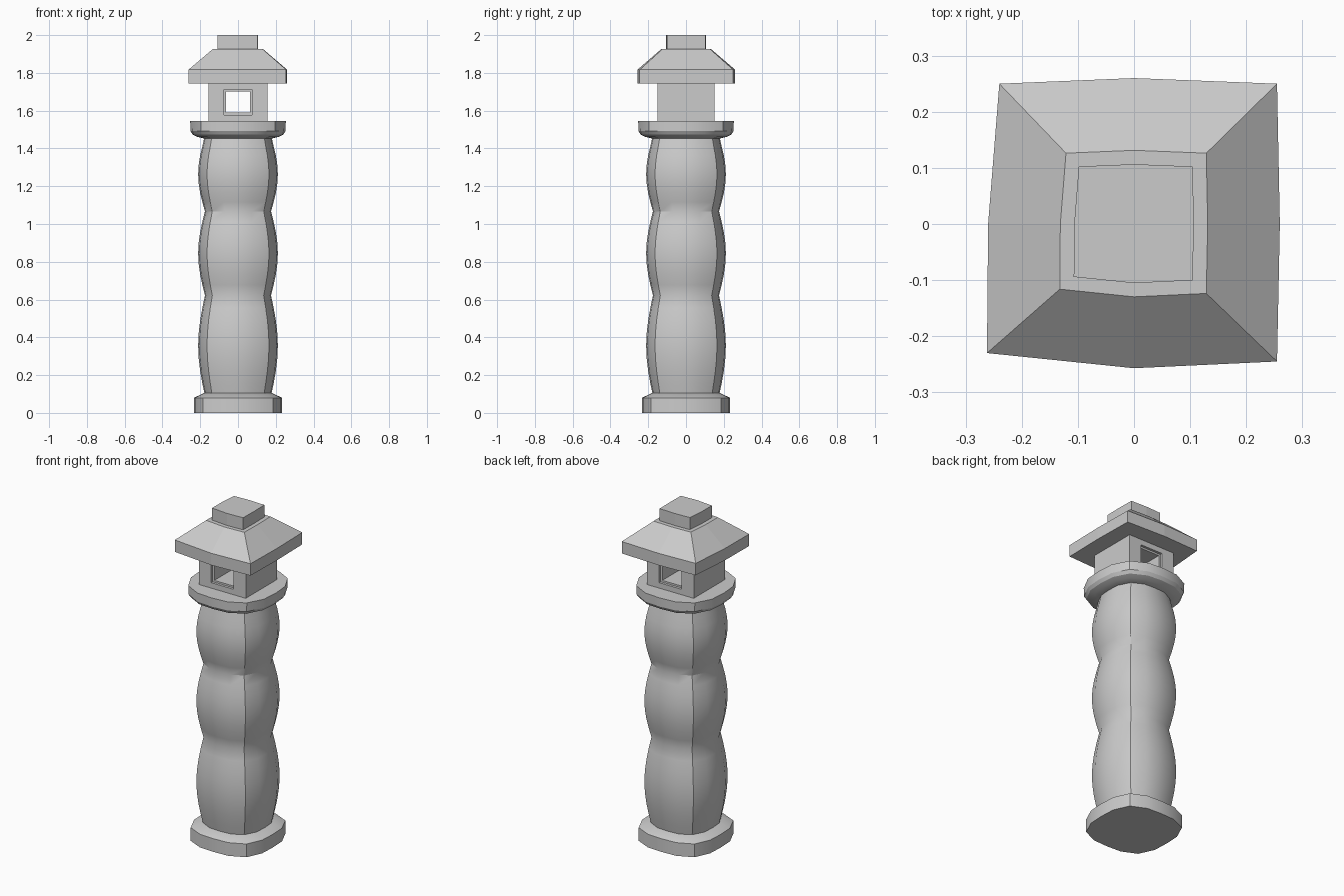
import bpy, bmesh
from math import sin, cos, pi

if "Cube" in bpy.data.objects:
    bpy.data.objects.remove(bpy.data.objects["Cube"])


def loft(name, loops, closed=False, smooth=None):
    """Skin equal-length point loops; cap the ends, or join last to first if closed."""
    bm = bmesh.new()
    rings = [[bm.verts.new(p) for p in loop] for loop in loops]
    pairs = list(zip(rings, rings[1:]))
    if closed:
        pairs.append((rings[-1], rings[0]))
    else:
        bm.faces.new(rings[0])
        bm.faces.new(rings[-1])
    n = len(rings[0])
    for a, b in pairs:
        for i in range(n):
            j = (i + 1) % n
            bm.faces.new((a[i], a[j], b[j], b[i]))
    bmesh.ops.recalc_face_normals(bm, faces=bm.faces)
    mesh = bpy.data.meshes.new(name)
    bm.to_mesh(mesh)
    bm.free()
    ob = bpy.data.objects.new(name, mesh)
    bpy.context.collection.objects.link(ob)
    if smooth:
        bpy.ops.object.select_all(action='DESELECT')
        ob.select_set(True)
        bpy.context.view_layer.objects.active = ob
        bpy.ops.object.shade_smooth_by_angle(angle=smooth)
    return ob


def soft_square(r, z, power, n=16):
    """Rounded-square ring with half width r."""
    pts = []
    for i in range(n):
        c, s = cos(2 * pi * i / n), sin(2 * pi * i / n)
        k = r / (abs(c) ** power + abs(s) ** power) ** (1 / power)
        pts.append((k * c, k * s, z))
    return pts


def turned(name, profile, power):
    return loft(name, [soft_square(r, z, power) for r, z in profile], smooth=pi / 6)


# Foot slab
turned("base", [(0.233, 0), (0.233, 0.08), (0.18, 0.105)], 3.1)

# Column of three bulging segments
levels = [0.09, 0.622, 1.067, 1.46]
steps = 8
column = [(0.175 + 0.036 * sin(pi * k / steps), lo + (hi - lo) * k / steps)
          for lo, hi in zip(levels, levels[1:]) for k in range(steps)]
turned("column", column + [(0.178, levels[-1])], 2.75)

# Platform with a rounded underside
turned("platform", [(0.18, 1.453), (0.215, 1.461), (0.24, 1.473),
                    (0.252, 1.492), (0.253, 1.545)], 2.7)


# Lamp housing with a framed window running front to back
def rect(hx, z0, z1, y):
    return [(-hx, y, z0), (hx, y, z0), (hx, y, z1), (-hx, y, z1)]


half = [(0.157, 1.54, 1.75, 0.15), (0.075, 1.578, 1.712, 0.15),
        (0.075, 1.578, 1.712, 0.135), (0.064, 1.589, 1.701, 0.135)]
sections = [rect(a, b, c, -y) for a, b, c, y in half]
sections += [rect(*s) for s in reversed(half)]
loft("lamp_housing", sections, closed=True)

# Slightly uneven hewn outline shared by the roof and its cap
outline = [(-0.262, -0.23), (0, -0.257), (0.255, -0.245), (0.26, 0),
           (0.255, 0.25), (0, 0.26), (-0.24, 0.25), (-0.26, 0)]


def hewn(scale, z):
    return [(x * scale, y * scale, z) for x, y in outline]


loft("roof", [hewn(1, 1.745), hewn(1, 1.817), hewn(0.505, 1.927)])
loft("roof_cap", [hewn(0.41, 1.92), hewn(0.41, 2.0)])
